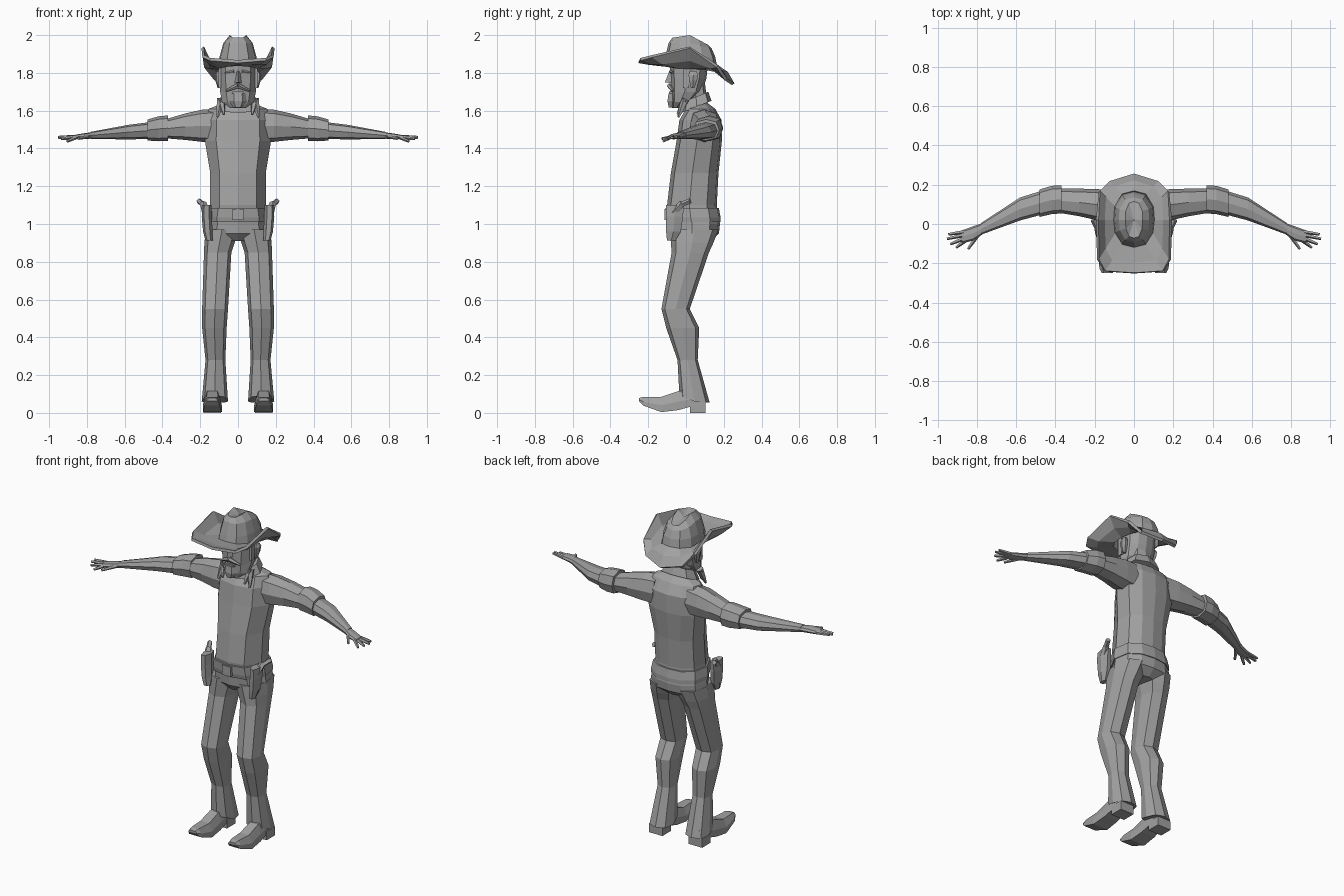
import bpy, bmesh, math
from mathutils import Vector

grey = bpy.data.materials.new("plain_grey")
grey.diffuse_color = (0.36, 0.36, 0.36, 1)


def finish(name, bm, mirror=False):
    bmesh.ops.recalc_face_normals(bm, faces=bm.faces)
    me = bpy.data.meshes.new(name)
    bm.to_mesh(me)
    bm.free()
    me.materials.append(grey)
    ob = bpy.data.objects.new(name, me)
    bpy.context.collection.objects.link(ob)
    if mirror:
        ob.modifiers.new("mirror", 'MIRROR').use_mirror_merge = False
    return ob


def loft(name, rings, mirror=False, caps=True, tip=None):
    """Skin closed rings of points; optional end caps or a fan to a tip point."""
    bm = bmesh.new()
    vs = [[bm.verts.new(p) for p in r] for r in rings]
    n = len(rings[0])
    for a, b in zip(vs, vs[1:]):
        for i in range(n):
            j = (i + 1) % n
            bm.faces.new((a[i], a[j], b[j], b[i]))
    if tip:
        t = bm.verts.new(tip)
        for i in range(n):
            bm.faces.new((vs[-1][i], vs[-1][(i + 1) % n], t))
    elif caps:
        bm.faces.new(vs[0])
        bm.faces.new(vs[-1])
    return finish(name, bm, mirror)


def oval(a0, a1, b0, b1, n=8, diag=1.08):
    """n-sided ring inside a box, slightly squared on the diagonals."""
    out = []
    for k in range(n):
        t = 2 * math.pi * k / n
        s = diag if k % 2 else 1
        out.append(((a0 + a1) / 2 + (a1 - a0) / 2 * math.cos(t) * s,
                    (b0 + b1) / 2 + (b1 - b0) / 2 * math.sin(t) * s))
    return out


def body_ring(z, w, yf, yb):
    """Ten-sided trunk section: flat front, rounded back."""
    half = [(0, yf), (0.66 * w, yf + 0.02), (w, yf * 0.55 + yb * 0.45),
            (0.9 * w, yf * 0.2 + yb * 0.8), (0.5 * w, yb - 0.01), (0, yb)]
    pts = half + [(-x, y) for x, y in half[-2:0:-1]]
    return [(x, y, z) for x, y in pts]


def x_rings(rows):
    return [[(x, y, z) for y, z in oval(y0, y1, z0, z1)] for x, y0, y1, z0, z1 in rows]


def z_rings(rows, n=8):
    return [[(x, y, z) for x, y in oval(x0, x1, y0, y1, n)] for z, x0, x1, y0, y1 in rows]


def box(name, lo, hi, mirror=False):
    rings = [[(lo[0], lo[1], z), (hi[0], lo[1], z), (hi[0], hi[1], z), (lo[0], hi[1], z)]
             for z in (lo[2], hi[2])]
    return loft(name, rings, mirror)


def stick(name, a, b, r0, r1, mirror=True):
    """Tapered five-sided rod between two points."""
    a, b = Vector(a), Vector(b)
    d = (b - a).normalized()
    u = d.cross(Vector((0, 0, 1)) if abs(d.z) < 0.9 else Vector((1, 0, 0))).normalized()
    v = d.cross(u)
    rings = [[c + (u * math.cos(k * 1.2566) + v * math.sin(k * 1.2566)) * r for k in range(5)]
             for c, r in ((a, r0), (a.lerp(b, 0.6), (r0 + r1) / 2), (b, r1))]
    return loft(name, rings, mirror)


# Trunk
loft("torso", [body_ring(*r) for r in (
    (1.02, .155, -.09, .168), (1.10, .147, -.10, .163), (1.27, .147, -.08, .172),
    (1.44, .175, -.05, .19), (1.55, .172, -.035, .188), (1.61, .155, 0, .155), (1.64, .08, .02, .115))])
loft("pelvis", [body_ring(*r) for r in (
    (1.05, .157, -.095, .17), (1.0, .165, -.088, .18), (.95, .172, -.084, .174), (.91, .09, -.05, .13))])
loft("belt", [body_ring(*r) for r in (
    (1.01, .168, -.098, .183), (1.035, .168, -.104, .183), (1.085, .158, -.108, .174))])
box("belt_buckle", (-.03, -.114, 1.02), (.03, -.09, 1.08))

# Legs with bent knees and flared hems
leg = z_rings(((.97, 0, .17, -.085, .172), (.90, .018, .178, -.08, .145), (.85, .035, .18, -.076, .122),
               (.55, .053, .19, -.13, .02), (.45, .06, .19, -.105, .07),
               (.28, .067, .172, -.045, .062), (.055, .053, .192, -.035, .125)))
leg[-1] = [(x, y, z + .035 * max(0, (.06 - y) / .09)) for x, y, z in leg[-1]]
loft("trouser_leg", leg, True)

# Boots with lifted toes and block heels
boot = []
for y, w, z0, z1 in ((-.25, .028, .062, .078), (-.225, .04, .038, .085), (-.13, .05, .004, .085),
                     (-.04, .046, .015, .115), (.03, .042, .035, .12), (.10, .04, .045, .1)):
    zm = z0 + (z1 - z0) * .45
    boot.append([(.136 + x, y, z) for x, z in ((-w, z0), (w, z0), (w, zm), (.6 * w, z1), (-.6 * w, z1), (-w, zm))])
loft("boot", boot, True)
box("boot_heel", (.09, .02, 0), (.182, .102, .055), True)

# Arms, rolled sleeves and hands
loft("upper_arm", x_rings(((.11, .02, .17, 1.43, 1.61), (.19, .02, .178, 1.435, 1.605),
                           (.28, .04, .18, 1.445, 1.585), (.40, .06, .18, 1.455, 1.55))), True)
loft("sleeve_roll", x_rings(((.37, .054, .197, 1.44, 1.575), (.42, .05, .194, 1.438, 1.57),
                             (.48, .036, .176, 1.442, 1.553))), True)
loft("forearm", x_rings(((.46, .05, .172, 1.45, 1.54), (.58, .018, .135, 1.448, 1.525),
                         (.78, -.055, .004, 1.45, 1.488))), True)
loft("palm", x_rings(((.77, -.052, .005, 1.452, 1.486), (.82, -.085, -.012, 1.45, 1.48),
                      (.875, -.098, -.032, 1.448, 1.47))), True)
for name, a, b in (("little_finger", (.865, -.04, 1.46), (.945, -.052, 1.462)),
                   ("ring_finger", (.87, -.057, 1.46), (.952, -.075, 1.458)),
                   ("middle_finger", (.87, -.075, 1.46), (.935, -.102, 1.45)),
                   ("index_finger", (.86, -.085, 1.458), (.905, -.119, 1.438)),
                   ("thumb", (.79, -.05, 1.465), (.845, -.127, 1.452))):
    stick(name, a, b, .011, .007)

# Neck, collar and hanging kerchief ends
loft("neck", z_rings(((1.58, -.07, .07, -.01, .12), (1.75, -.065, .065, -.01, .10))))
collar = z_rings(((0, -.115, .115, -.025, .135), (.055, -.09, .09, -.01, .118)))
loft("collar", [[(x, y, 1.59 + z + (y + .02) * .4) for x, y, z in r] for r in collar])
for name, b in (("kerchief_end_outer", (.108, -.04, 1.565)), ("kerchief_end_inner", (.075, -.045, 1.58))):
    stick(name, (.09, -.005, 1.66), b, .022, .006)

# Head and face
loft("head", [body_ring(*r) for r in (
    (1.613, .04, -.075, -.02), (1.645, .084, -.08, .03), (1.70, .095, -.082, .085),
    (1.77, .10, -.082, .108), (1.86, .10, -.085, .118))])
loft("nose", [[(-.016, -.07, 1.81), (.016, -.07, 1.81), (0, -.088, 1.81)],
              [(-.022, -.07, 1.745), (.022, -.07, 1.745), (0, -.112, 1.75)]])
stick("moustache", (0, -.088, 1.732), (.062, -.07, 1.705), .014, .006)
stick("eyebrow", (.022, -.082, 1.808), (.068, -.068, 1.80), .008, .005)
box("lower_lip", (-.03, -.09, 1.692), (.03, -.07, 1.702))
loft("goatee", z_rings(((1.69, -.04, .04, -.094, -.05), (1.65, -.045, .045, -.1, -.04),
                        (1.618, -.025, .025, -.093, -.055)), 6))
loft("ear", z_rings(((1.72, .09, .108, .025, .045), (1.76, .088, .12, .015, .06),
                     (1.79, .09, .122, .012, .066), (1.81, .09, .112, .02, .055)), 6), True)
box("sideburn", (.088, -.015, 1.72), (.103, .015, 1.84), True)


def full(half):
    """Complete a front-to-back half outline on the other side."""
    return half + [(-x, y, z) for x, y, z in half[-2:0:-1]]


# Hat: brim curled up at the sides and drooping at the back, creased crown
base = full([(0, -.12, 1.845), (.06, -.105, 1.84), (.098, -.045, 1.83), (.105, .02, 1.828),
             (.1, .09, 1.825), (.06, .15, 1.832), (0, .165, 1.835)])
edge = full([(0, -.25, 1.86), (.148, -.24, 1.872), (.183, -.18, 1.888), (.187, .02, 1.935),
             (.176, .165, 1.835), (.125, .212, 1.765), (0, .25, 1.74)])
middle = [(a[0] * .4 + b[0] * .6, a[1] * .4 + b[1] * .6, a[2] * .62 + b[2] * .38)
          for a, b in zip(base, edge)]
brim = loft("hat_brim", [base, middle, edge], caps=False)
solid = brim.modifiers.new("thickness", 'SOLIDIFY')
solid.thickness = .016
solid.offset = 0


def crown_ring(sx, sy, z, tilt):
    return [(x * sx, .02 + (y - .02) * sy, z - tilt * max(0, y - .02)) for x, y, _ in base]


loft("hat_crown", [base, crown_ring(.93, .93, 1.885, 0), crown_ring(.74, .8, 1.958, .2),
                   [(x, y, z - .15 * max(0, .02 - y)) for x, y, z in crown_ring(.42, .66, 2.0, .35)]],
     tip=(0, .02, 1.968))

# Holsters with pistol grips
loft("holster", z_rings(((1.10, .142, .19, -.11, -.01), (1.04, .14, .192, -.11, -.012),
                         (.96, .137, .185, -.108, -.025), (.912, .135, .172, -.102, -.055)), 6), True)
stick("pistol_frame", (.17, -.065, 1.06), (.185, -.02, 1.11), .022, .018)
stick("pistol_grip", (.182, -.03, 1.10), (.207, .022, 1.122), .014, .015)
